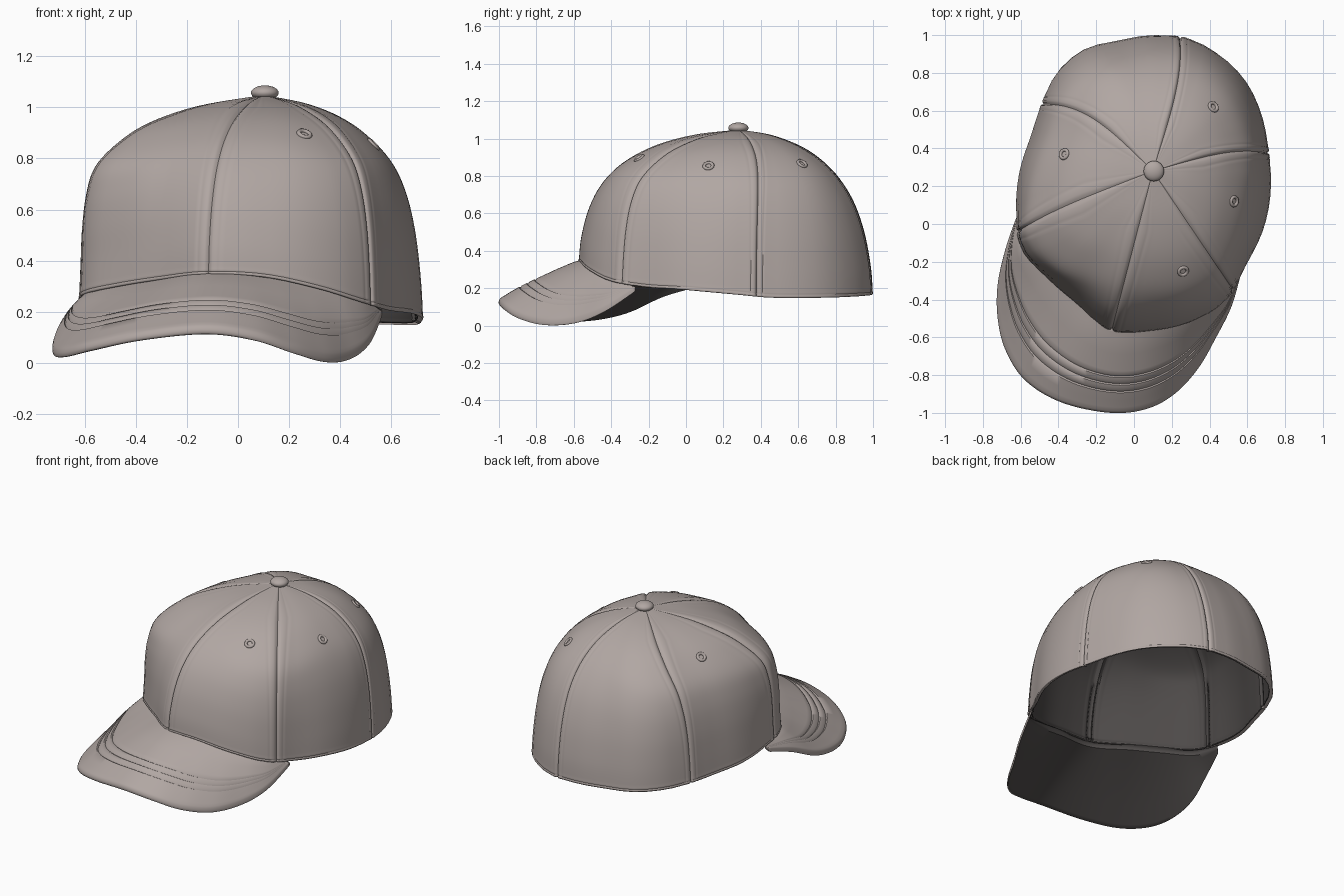
import bpy, bmesh, math
from math import sin, cos, radians
from mathutils import Vector
from mathutils.bvhtree import BVHTree

default_cube = bpy.data.objects.get("Cube")
if default_cube:
    bpy.data.objects.remove(default_cube)


def make_material(name, colour):
    mat = bpy.data.materials.new(name)
    mat.use_nodes = True
    mat.diffuse_color = colour
    mat.node_tree.nodes["Principled BSDF"].inputs["Base Color"].default_value = colour
    return mat


fabric = make_material("warm grey fabric", (0.44, 0.385, 0.365, 1))
lining = make_material("dark lining", (0.075, 0.068, 0.066, 1))

CENTRE = Vector((0.10, 0.28, 0))
TOP = 1.045

# Crown every 15 degrees from +x: rim radius, rim height, boxiness of the wall
RIM_R = [.62, .625, .645, .675, .70, .725, .715, .705, .73, .72, .685, .665,
         .695, .745, .805, .785, .80, .87, .835, .81, .78, .695, .655, .63]
RIM_Z = [.165, .15, .148, .15, .155, .162, .168, .172, .178, .185, .19, .20,
         .215, .24, .27, .30, .325, .345, .335, .29, .235, .205, .195, .18]
BOXY = [.8, .85, .8, .75, .6, .3, .25, .4, .6, .85, 1, 1,
        1.05, 1.2, 1.35, 1.3, .85, .4, .5, .75, .9, 1, .75, .65]
# Seam direction and sideways bow, in degrees
SEAMS = [(9, 7), (78.5, -6), (148.6, -13), (204, -3), (255.5, 0), (304, 0)]
# Crown profiles (radius share, height share): round and boxy
PROFILE = [(1, 0), (.985, .17), (.925, .4), (.825, .6), (.685, .755), (.53, .865), (.37, .935), (.2, .98), (.03, 1)]
PROFILE_BOXY = [(1, 0), (.99, .17), (.97, .36), (.93, .53), (.86, .67), (.73, .785), (.56, .88), (.32, .955), (.03, 1)]


def spline(points, t, closed=False):
    """Smooth curve through points, t counted in points."""
    n = len(points)
    i = math.floor(t) if closed else min(max(math.floor(t), 0), n - 2)
    u = t - i
    pick = (lambda k: points[k % n]) if closed else (lambda k: points[min(max(k, 0), n - 1)])
    a, b, c, d = (pick(i + k) for k in (-1, 0, 1, 2))
    return b + (c - a) * (u / 2) + (a * 2 - b * 5 + c * 4 - d) * (u * u / 2) + (b * 3 - a - c * 3 + d) * (u ** 3 / 2)


def around(table, angle):
    return spline(table, math.degrees(angle) / 15, True)


def finish(obj, angle=50):
    obj.data.materials.clear()
    obj.data.materials.append(fabric)
    bpy.ops.object.select_all(action='DESELECT')
    obj.select_set(True)
    bpy.context.view_layer.objects.active = obj
    bpy.ops.object.shade_smooth_by_angle(angle=radians(angle))


def add_grid(name, rows, wrap=False, cap_last=False):
    """Skin a list of equally long vertex rows, with fabric and lining slots."""
    verts = [v for row in rows for v in row]
    n = len(rows[0])
    faces = []
    for j in range(len(rows) - 1):
        for i in range(n if wrap else n - 1):
            k = (i + 1) % n
            faces.append((j * n + i, j * n + k, (j + 1) * n + k, (j + 1) * n + i))
    if cap_last:
        faces.append(tuple(range((len(rows) - 1) * n, len(rows) * n)))
    mesh = bpy.data.meshes.new(name)
    mesh.from_pydata(verts, [], faces)
    obj = bpy.data.objects.new(name, mesh)
    bpy.context.collection.objects.link(obj)
    finish(obj)
    mesh.materials.append(lining)
    return obj, BVHTree.FromPolygons(verts, faces)


# Seam cross-section: (distance from seam, height): groove, felled edge, stitch line
RELIEF = [(0, -.011), (.007, -.002), (.014, .0015), (.032, .0015), (.036, -.0005), (.04, .001), (.052, 0)]


def crown_row(t):
    row = []
    a, b = (Vector(spline([Vector(p) for p in prof], t)) for prof in (PROFILE, PROFILE_BOXY))
    for s, (deg, bow) in enumerate(SEAMS):
        next_deg, next_bow = SEAMS[(s + 1) % len(SEAMS)]
        start, end = radians(deg), radians(next_deg + (360 if next_deg < deg else 0))
        width = 1 / (0.7 * max(a.x, .3))
        fade = min(1, a.x * 3)
        first, last = start + RELIEF[-1][0] * width, end - RELIEF[-1][0] * width
        columns = [(start + d * width, h) for d, h in RELIEF]
        columns += [(first + (last - first) * k / 10, 0.01 * sin(math.pi * k / 10) * a.x * (1 - b.y)) for k in range(1, 10)]
        columns += [(end - d * width, h) for d, h in reversed(RELIEF[1:])]
        for angle, height in columns:
            radius, base = around(RIM_R, angle), around(RIM_Z, angle)
            f, h = a.lerp(b, around(BOXY, angle))
            share = (angle - start) / (end - start)
            bend = radians(bow + (next_bow - bow) * share) * (1 - f ** 3)
            p = CENTRE + Vector((cos(angle + bend) * radius * f, sin(angle + bend) * radius * f, base + (TOP - base) * h))
            out = (p - CENTRE - Vector((0, 0, .3 * h + base * (1 - h)))).normalized()
            row.append(p + out * height * fade)
    return row


# Crown, with a stitched hem just above the rim
steps = [0, .06, .14, .17, .2, .26] + [.4 + .2 * k for k in range(39)]
rows = [crown_row(t) for t in steps]
for j, push in ((0, .997), (1, 1.002), (2, 1.002), (3, .999), (4, 1.001)):
    rows[j] = [Vector((CENTRE.x + (p.x - CENTRE.x) * push, CENTRE.y + (p.y - CENTRE.y) * push, p.z)) for p in rows[j]]
crown, surface = add_grid("crown", rows, wrap=True, cap_last=True)
shell = crown.modifiers.new("cloth thickness", 'SOLIDIFY')
shell.thickness = 0.022
shell.offset = -1
shell.material_offset = 1

# Brim: ruled between the crown rim and an outer edge, with stitch rows
EDGE = [Vector(p) for p in (
    (-.625, .03, .21), (-.68, -.13, .165), (-.722, -.32, .08), (-.722, -.5, .04), (-.68, -.67, .035),
    (-.575, -.83, .06), (-.385, -.945, .1), (-.13, -1, .125), (.065, -.98, .1), (.215, -.9, .05),
    (.34, -.765, .015), (.435, -.6, .025), (.515, -.44, .085), (.565, -.27, .195))]
HALF = 0.02
section = [(0, HALF), (.05, HALF), (.1, HALF + .004), (.3, HALF + .006), (.5, HALF + .006)]
for v in (.56, .65, .74):
    section += [(v - .018, HALF + .007), (v, HALF - .001), (v + .018, HALF + .007)]
section += [(.85, HALF + .004), (.93, HALF)]
section += [(.965 + .035 * sin(radians(a)), HALF * cos(radians(a))) for a in range(15, 180, 30)]
underside_start = len(section) - 1
section += [(.93, -HALF), (.7, -HALF), (.4, -HALF), (.15, -HALF), (0, -HALF)]

COUNT = 90
brim_rows = []
for v, lift in section:
    row = []
    for k in range(COUNT + 1):
        u = k / COUNT
        angle = radians(198 + 109 * u)
        radius, base = around(RIM_R, angle), around(RIM_Z, angle)
        inner = CENTRE + Vector((cos(angle) * radius * .982, sin(angle) * radius * .982, base - .01))
        outer = spline(EDGE, u * (len(EDGE) - 1))
        crease = min(1, 8 * u, 8 * (1 - u))
        thick = lift if abs(lift) <= HALF else HALF + (lift - HALF) * crease
        p = inner.lerp(outer, v)
        row.append(p + Vector((0, 0, thick * (.6 + .4 * crease) + .025 * v * (1 - v) * crease)))
    brim_rows.append(row)
brim, _ = add_grid("brim", brim_rows + brim_rows[:1])
for poly in brim.data.polygons:
    poly.material_index = int(poly.index // COUNT >= underside_start)
bm = bmesh.new()
bm.from_mesh(brim.data)
bmesh.ops.remove_doubles(bm, verts=bm.verts, dist=1e-5)
bmesh.ops.holes_fill(bm, edges=[e for e in bm.edges if e.is_boundary], sides=0)
bmesh.ops.recalc_face_normals(bm, faces=bm.faces)
bm.to_mesh(brim.data)
bm.free()

# Button on top
bpy.ops.mesh.primitive_uv_sphere_add(segments=32, ring_count=16, radius=1, location=(CENTRE.x + .005, CENTRE.y, 1.057))
button = bpy.context.object
button.name = "button"
button.scale = (.054, .054, .029)
finish(button)

# Embroidered vent eyelets
for name, x, y in (("front_left", .26, -.25), ("left", .53, .12), ("back_left", .42, .62), ("right", -.37, .37)):
    spot, normal, _, _ = surface.ray_cast(Vector((x, y, 2)), Vector((0, 0, -1)))
    bpy.ops.mesh.primitive_torus_add(major_radius=.023, minor_radius=.009, major_segments=20, minor_segments=8,
                                     location=spot, rotation=normal.to_track_quat('Z', 'Y').to_euler())
    eyelet = bpy.context.object
    eyelet.name = name + "_eyelet"
    finish(eyelet)
